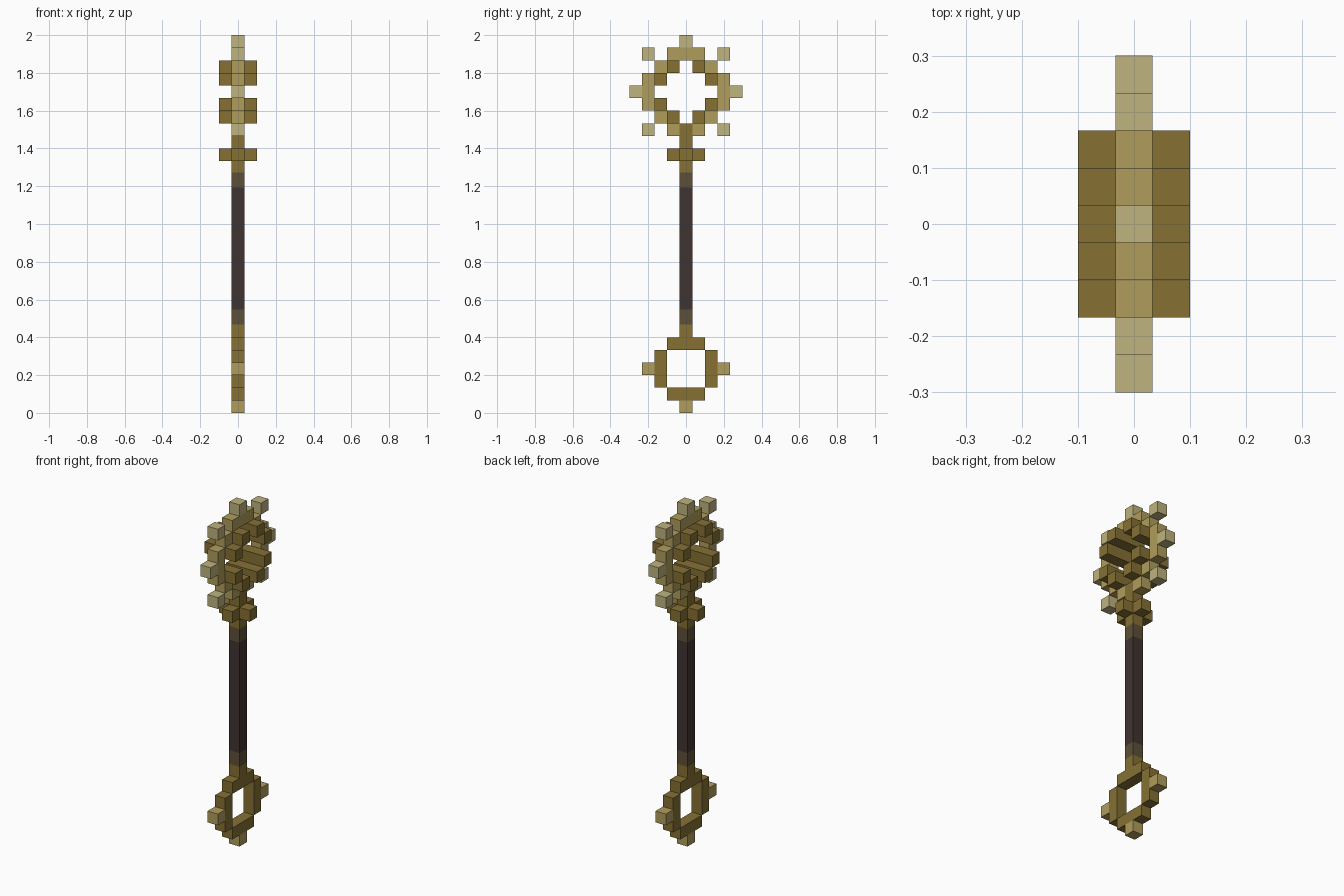
import bpy, bmesh
from mathutils import Matrix, Vector

cube = bpy.data.objects.get("Cube")
if cube:
    bpy.data.objects.remove(cube, do_unlink=True)

U = 2 / 30  # edge of one block


def material(name, rgb):
    lin = [((c / 255 + 0.055) / 1.055) ** 2.4 for c in rgb] + [1.0]
    m = bpy.data.materials.new(name)
    m.use_nodes = True
    m.diffuse_color = lin
    bsdf = next(n for n in m.node_tree.nodes if n.type == 'BSDF_PRINCIPLED')
    bsdf.inputs["Base Color"].default_value = lin
    return m


DARK_GOLD = material("dark gold", (134, 113, 52))
GOLD = material("gold", (176, 158, 92))
PALE_GOLD = material("pale gold", (191, 179, 127))
BROWN = material("brown", (94, 80, 56))
DARK_WOOD = material("dark wood", (64, 52, 48))


def part(name, mat, boxes):
    """One object from boxes (y, z, height, y width, x width) in blocks; z is the bottom."""
    bm = bmesh.new()
    for y, z, h, wy, wx in boxes:
        centre = Vector((0, y, z + h / 2)) * U
        size = Vector((wx, wy, h)) * U
        bmesh.ops.create_cube(bm, size=1, matrix=Matrix.Translation(centre) @ Matrix.Diagonal(size.to_4d()))
    mesh = bpy.data.meshes.new(name)
    bm.to_mesh(mesh)
    bm.free()
    mesh.materials.append(mat)
    obj = bpy.data.objects.new(name, mesh)
    bpy.context.collection.objects.link(obj)


def both(*boxes):
    """Repeat boxes on both sides of the middle."""
    return [(s * y, *rest) for y, *rest in boxes for s in (1, -1)]


# Bottom loop and its points
part("pommel_ring", DARK_GOLD, [(0, 1, 1, 3, 1), (0, 5, 1, 3, 1)] + both((2, 2, 3, 1, 1)))
part("pommel_points", GOLD, [(0, 0, 1, 1, 1)] + both((3, 3, 1, 1, 1)))

# Shaft
part("lower_collar", DARK_GOLD, [(0, 6, 1, 1, 1)])
part("lower_band", BROWN, [(0, 7, 1.2, 1, 1)])
part("shaft", DARK_WOOD, [(0, 8.2, 9.7, 1, 1)])
part("upper_band", BROWN, [(0, 17.9, 1.2, 1, 1)])

# Neck with a cross-shaped guard
part("neck", DARK_GOLD, [(0, 19.1, 3.9, 1, 1)])
part("guard", DARK_GOLD, both((1, 20, 1, 1, 1)) + [(0, 20, 1, 1, 3)])

# Head ring: outer steps, wide inner studs and pale rays
part("head_ring", GOLD, [(0, 28, 1, 3, 1)] + both(
    (2, 27, 1, 1, 1), (3, 24, 3, 1, 1), (2, 23, 1, 1, 1), (1, 22, 1, 1, 1)))
part("head_studs", DARK_GOLD, both(
    (1, 27, 1, 1, 3), (2, 26, 1, 1, 3), (2, 24, 1, 1, 3), (1, 23, 1, 1, 3)))
part("head_rays", PALE_GOLD, [(0, 29, 1, 1, 1)] + both(
    (3, 28, 1, 1, 1), (4, 25, 1, 1, 1), (3, 22, 1, 1, 1)))
